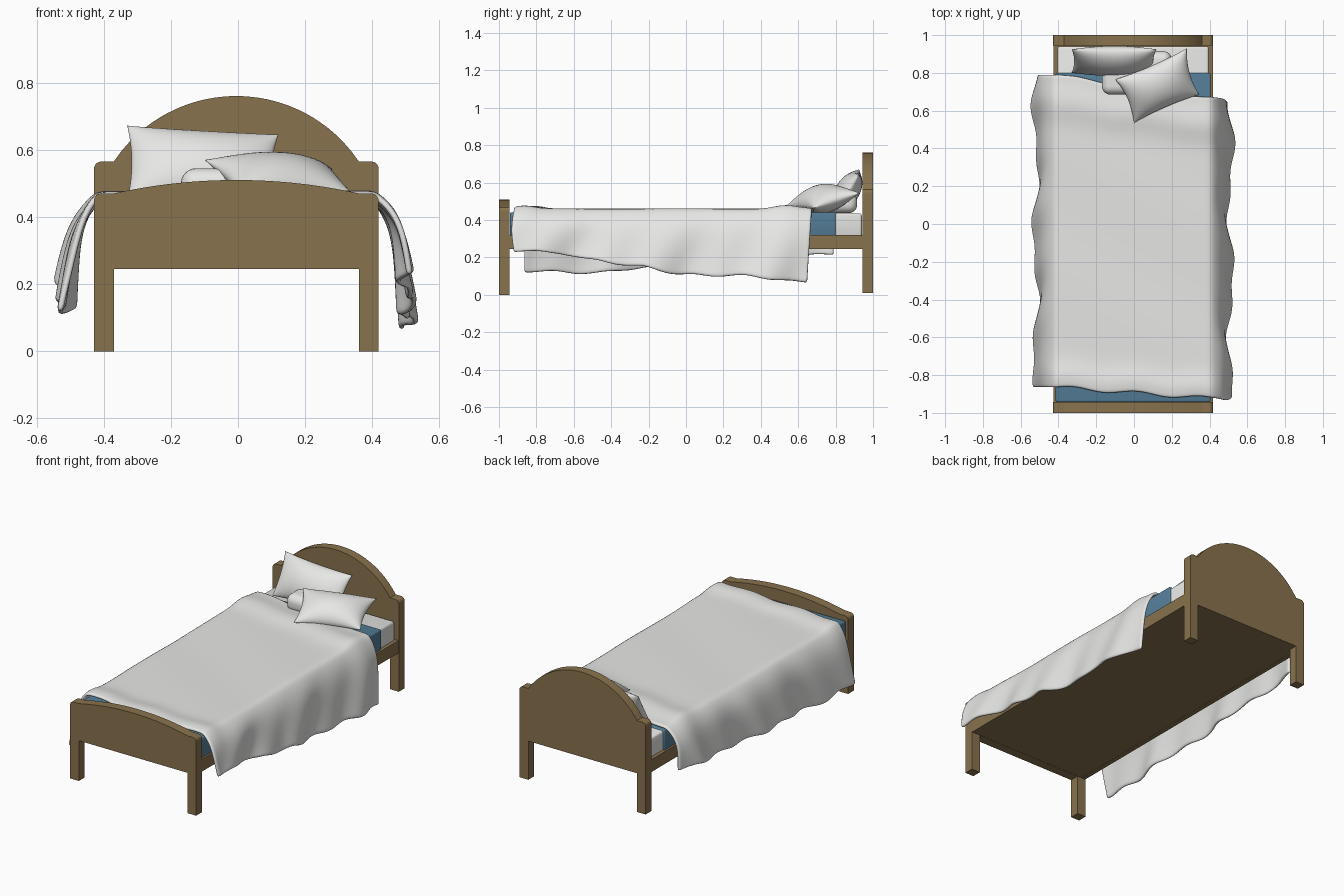
import bpy, bmesh, math
from mathutils import Vector

if "Cube" in bpy.data.objects:
    bpy.data.objects.remove(bpy.data.objects["Cube"])


def material(name, rgb):
    m = bpy.data.materials.new(name)
    m.diffuse_color = (*rgb, 1)
    m.use_nodes = True
    m.node_tree.nodes["Principled BSDF"].inputs["Base Color"].default_value = m.diffuse_color
    return m


WOOD = material("brown wood", (0.25, 0.17, 0.075))
WHITE = material("white cloth", (0.8, 0.8, 0.79))
BLUE = material("blue sheet", (0.09, 0.21, 0.32))
CX = -0.005  # centre line of the bed frame


def finish(name, bm, mat, smooth=False):
    bmesh.ops.recalc_face_normals(bm, faces=bm.faces)
    me = bpy.data.meshes.new(name)
    bm.to_mesh(me)
    bm.free()
    me.materials.append(mat)
    for p in me.polygons:
        p.use_smooth = smooth
    ob = bpy.data.objects.new(name, me)
    bpy.context.collection.objects.link(ob)
    return ob


def box(name, lo, hi, mat, bevel=0, segments=3):
    bm = bmesh.new()
    bmesh.ops.create_cube(bm, size=1)
    for v in bm.verts:
        v.co = [l + (c + 0.5) * (h - l) for c, l, h in zip(v.co, lo, hi)]
    if bevel:
        bmesh.ops.bevel(bm, geom=bm.edges[:], offset=bevel, segments=segments,
                        profile=0.5, affect='EDGES')
    return finish(name, bm, mat, bevel > 0)


def end_board(name, y0, y1, z0, shoulder, crown):
    """Arched board with two legs, cut from one profile."""
    w, inner, panel, r = 0.424, 0.365, 0.245, 0.022
    half = [(0, panel), (inner, panel), (inner, z0), (w, z0)]
    for i in range(6):  # rounded post corner
        a = i / 5 * math.pi / 2
        half.append((w - r + r * math.cos(a), shoulder - r + r * math.sin(a)))
    rise = crown - shoulder
    rad = (inner ** 2 + rise ** 2) / (2 * rise)
    for i in range(17):  # arch
        x = inner * (1 - i / 16)
        half.append((x, crown - rad + math.sqrt(rad ** 2 - x ** 2)))
    outline = half[1:] + [(-x, z) for x, z in reversed(half[1:-1])]
    bm = bmesh.new()
    face = bm.faces.new([bm.verts.new((CX + x, y0, z)) for x, z in outline])
    ext = bmesh.ops.extrude_face_region(bm, geom=[face])
    bmesh.ops.translate(bm, vec=(0, y1 - y0, 0),
                        verts=[g for g in ext["geom"] if isinstance(g, bmesh.types.BMVert)])
    return finish(name, bm, WOOD)


def pillow(name, corners, thick, pinch, n=24):
    """Stuffed pillow with pointed corners; corners run round the seam."""
    a, b, c, d = map(Vector, corners)
    normal = (b - a).cross(d - a).normalized()
    bm = bmesh.new()
    for side in (1, -1):
        rows = []
        for i in range(n + 1):
            row = []
            for j in range(n + 1):
                u, v = -math.cos(math.pi * i / n), -math.cos(math.pi * j / n)
                h = side * thick / 2 * max(0, (1 - u * u) * (1 - v * v)) ** 0.55
                s = (u * (1 - pinch * (1 - v * v)) + 1) / 2
                t = (v * (1 - pinch * (1 - u * u)) + 1) / 2
                p = (a * (1 - s) + b * s) * (1 - t) + (d * (1 - s) + c * s) * t
                row.append(bm.verts.new(p + normal * h))
            rows.append(row)
        for i in range(n):
            for j in range(n):
                bm.faces.new((rows[i][j], rows[i + 1][j], rows[i + 1][j + 1], rows[i][j + 1]))
    bmesh.ops.remove_doubles(bm, verts=bm.verts, dist=1e-5)
    return finish(name, bm, WHITE, True)


def interp(points, x):
    for (x0, y0), (x1, y1) in zip(points, points[1:]):
        if x <= x1:
            k = max(0, (x - x0) / (x1 - x0))
            return y0 + (y1 - y0) * k * k * (3 - 2 * k)
    return points[-1][1]


# Frame
end_board("headboard", 0.945, 1.0, 0.01, 0.565, 0.76)
end_board("footboard", -1.0, -0.943, 0.0, 0.47, 0.51)
box("bed_base", (CX - 0.395, -0.945, 0.246), (CX + 0.395, 0.947, 0.315), WOOD)
for s, n in ((-1, "left"), (1, "right")):
    x0, x1 = sorted((CX + s * 0.393, CX + s * 0.422))
    box(n + "_side_rail", (x0, -0.945, 0.245), (x1, 0.947, 0.32), WOOD)

# Mattress and fitted sheet
box("mattress", (CX - 0.4, -0.93, 0.31), (CX + 0.4, 0.94, 0.435), WHITE, 0.012)
box("fitted_sheet", (CX - 0.41, -0.942, 0.312), (CX + 0.41, 0.8, 0.441), BLUE, 0.008)

# Blanket: hem heights (y, z) on each side, slightly twisted across the bed
HEM_R = [(-0.93, 0.235), (-0.7, 0.225), (-0.5, 0.185), (-0.25, 0.15), (0, 0.105), (0.3, 0.1), (0.64, 0.065)]
HEM_L = [(-0.84, 0.125), (-0.5, 0.115), (-0.2, 0.145), (0.2, 0.16), (0.5, 0.19), (0.78, 0.22)]
SIDE, TOP, LENGTH = 16, 28, 90


def blanket_point(col, t):
    f, s = 0, 0
    if col < SIDE:
        s, f = -1, (SIDE - col) / SIDE
    elif col > SIDE + TOP:
        s, f = 1, (col - SIDE - TOP) / SIDE
    k = min(max((col - SIDE) / TOP, 0), 1)
    x = CX - 0.41 + 0.82 * k
    head = 0.79 - 0.12 * k + 0.008 * math.sin(13 * k) - (0.025 * f if s > 0 else 0)
    foot = -0.865 - 0.06 * k + 0.01 * math.sin(15 * k) - (0.015 * math.sin(3 * f) if s > 0 else 0)
    y = foot + (head - foot) * t
    # soft raised bands at both ends
    z = 0.452 + 0.018 * math.exp(-((t - 0.91) / 0.055) ** 2) + 0.016 * math.exp(-((t - 0.03) / 0.045) ** 2)
    z += 0.002 * math.sin(9 * y + 5 * x)
    if s:
        hem = interp(HEM_R if s > 0 else HEM_L, y)
        hem += 0.006 * math.sin(23 * y + s)
        fold = math.sin(9.5 * y + 1.2 + s + 2 * f) + 0.6 * math.sin(21 * y + 3 * f + 2 * s)
        out = 0.055 * (1 - (1 - f) ** 5) + 0.045 * f + 0.017 * f * fold
        z += (hem - z) * (0.9 * f + 0.1 * f * f)
        x += s * out
    return x, y, z


bm = bmesh.new()
rows = [[bm.verts.new(blanket_point(c, r / LENGTH)) for c in range(2 * SIDE + TOP + 1)]
        for r in range(LENGTH + 1)]
for r0, r1 in zip(rows, rows[1:]):
    for c in range(len(r0) - 1):
        bm.faces.new((r0[c], r0[c + 1], r1[c + 1], r1[c]))
blanket = finish("blanket", bm, WHITE, True)
solid = blanket.modifiers.new("thickness", 'SOLIDIFY')
solid.thickness, solid.offset = 0.018, 0
blanket.modifiers.new("soften", 'SUBSURF').levels = 1

# Pillows
pillow("back_pillow", [(-0.33, 0.80, 0.45), (0.11, 0.805, 0.455), (0.12, 0.925, 0.645), (-0.33, 0.925, 0.672)],
       0.13, 0.06)
box("flat_cushion", (-0.17, 0.685, 0.437), (0.2, 0.915, 0.545), WHITE, 0.045, 6)
pillow("front_pillow", [(0.0, 0.535, 0.475), (0.345, 0.685, 0.465), (0.28, 0.93, 0.545), (-0.1, 0.765, 0.57)],
       0.15, 0.1)
